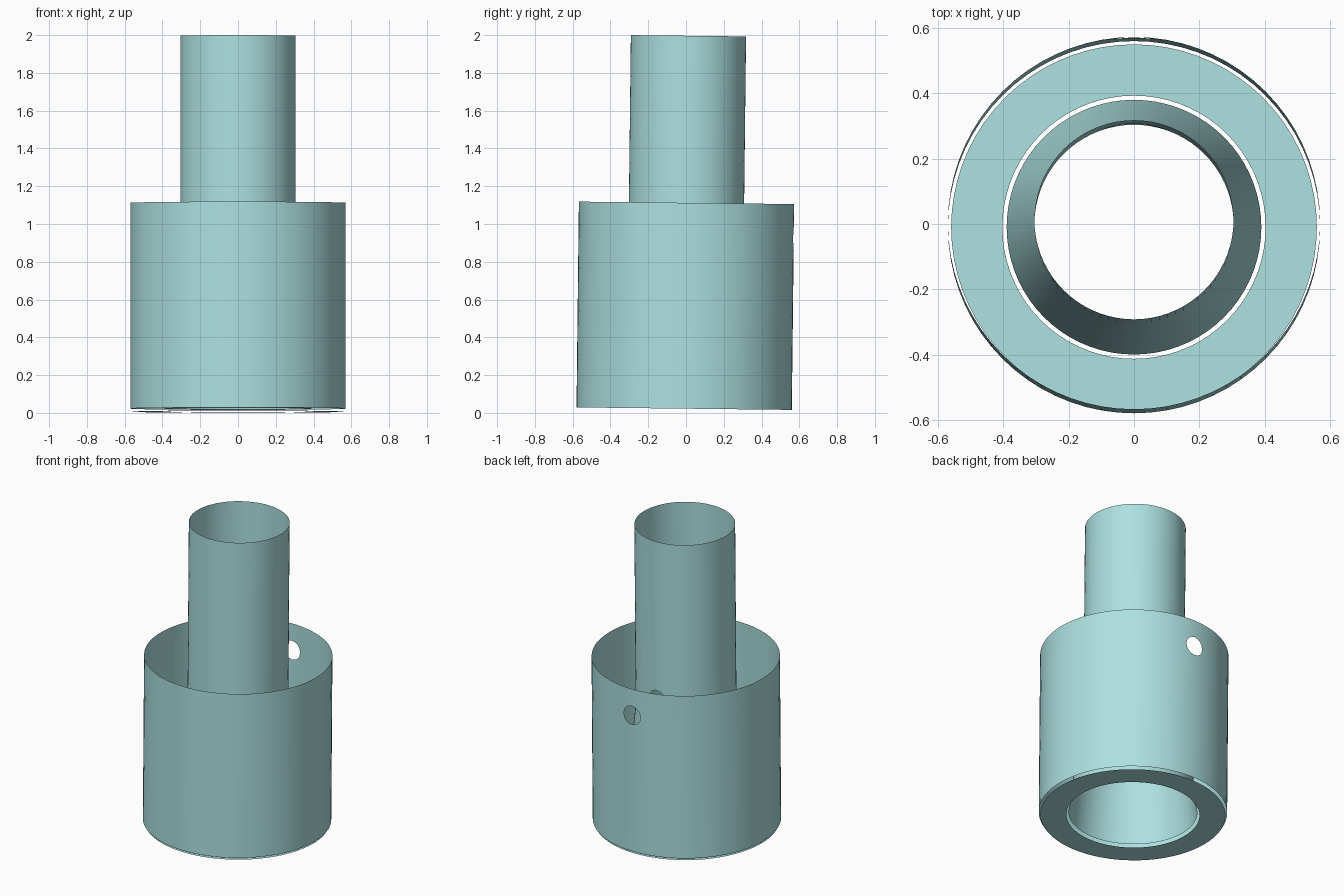
import bpy, bmesh, math

if "Cube" in bpy.data.objects:
    bpy.data.objects.remove(bpy.data.objects["Cube"])

TILT = 0.0115              # the whole part leans very slightly towards +y
SIDES = 72
STEP = 2 * math.pi / SIDES
HOLE_Z, HOLE_R, WIN = 0.935, 0.062, 0.10


def finish(bm, name):
    bmesh.ops.remove_doubles(bm, verts=bm.verts, dist=1e-4)
    bmesh.ops.recalc_face_normals(bm, faces=bm.faces)
    for f in bm.faces:
        f.smooth = True
    mesh = bpy.data.meshes.new(name)
    bm.to_mesh(mesh)
    bm.free()
    obj = bpy.data.objects.new(name, mesh)
    obj.rotation_euler = (-TILT, 0, 0)
    obj.location = (0, -0.010, 0)
    bpy.context.collection.objects.link(obj)
    return obj


def pierced_tube(name, profile, k):
    """Open turned surface with a round hole at +y; the last profile span is
    straight and k columns each side of the hole form its window."""
    bm = bmesh.new()
    r = profile[-1][0]
    rows = profile[:-1] + [(r, HOLE_Z + WIN * t) for t in (-1, -0.5, 0, 0.5, 1)]
    rows.append(profile[-1])

    def vert(radius, a, z):
        return bm.verts.new((radius * math.sin(a), radius * math.cos(a), z))

    rings = [[vert(rad, i * STEP, z) for i in range(SIDES)] for rad, z in rows]
    first = len(profile) - 1
    for j in range(len(rows) - 1):
        for i in range(SIDES):
            in_window = first <= j < first + 4 and (i < k or i >= SIDES - k)
            if not in_window:
                n = (i + 1) % SIDES
                bm.faces.new((rings[j][i], rings[j][n], rings[j + 1][n], rings[j + 1][i]))

    # ring of faces between the window outline and the round hole
    edge = [(i, -1) for i in range(-k, k)] + [(k, t) for t in (-1, -0.5, 0, 0.5)]
    edge += [(-i, -t) for i, t in edge]
    loops = []
    for blend in (0, 0.5, 1):
        loop = []
        for i, t in edge:
            u, v = r * math.sin(i * STEP), WIN * t
            d = math.hypot(u, v)
            s = 1 + blend * (HOLE_R / d - 1)
            loop.append(vert(r, math.asin(u * s / r), HOLE_Z + v * s))
        loops.append(loop)
    for a, b in zip(loops, loops[1:]):
        for i in range(len(edge)):
            n = (i + 1) % len(edge)
            bm.faces.new((a[i], a[n], b[n], b[i]))
    return finish(bm, name)


# outer sleeve, open at both ends
pierced_tube("outer_sleeve", [(0.57, 0.0225), (0.57, 1.112)], 2)

# inner pipe, flared towards the bottom
pierced_tube("inner_pipe", [(0.39, 0.0225), (0.305, 0.78), (0.305, 1.9965)], 4)

# flat ring at the base, separated from both walls by a narrow gap
bm = bmesh.new()
rings = [[bm.verts.new((r * math.sin(i * STEP), r * math.cos(i * STEP), 0.0065))
          for i in range(SIDES)] for r in (0.403, 0.56)]
for i in range(SIDES):
    n = (i + 1) % SIDES
    bm.faces.new((rings[0][i], rings[0][n], rings[1][n], rings[1][i]))
base = finish(bm, "base_ring")

# pale teal finish
mat = bpy.data.materials.new("pale_teal")
mat.diffuse_color = (0.42, 0.75, 0.75, 1)
mat.use_nodes = True
mat.node_tree.nodes["Principled BSDF"].inputs["Base Color"].default_value = mat.diffuse_color
for obj in bpy.context.collection.objects:
    obj.data.materials.append(mat)
